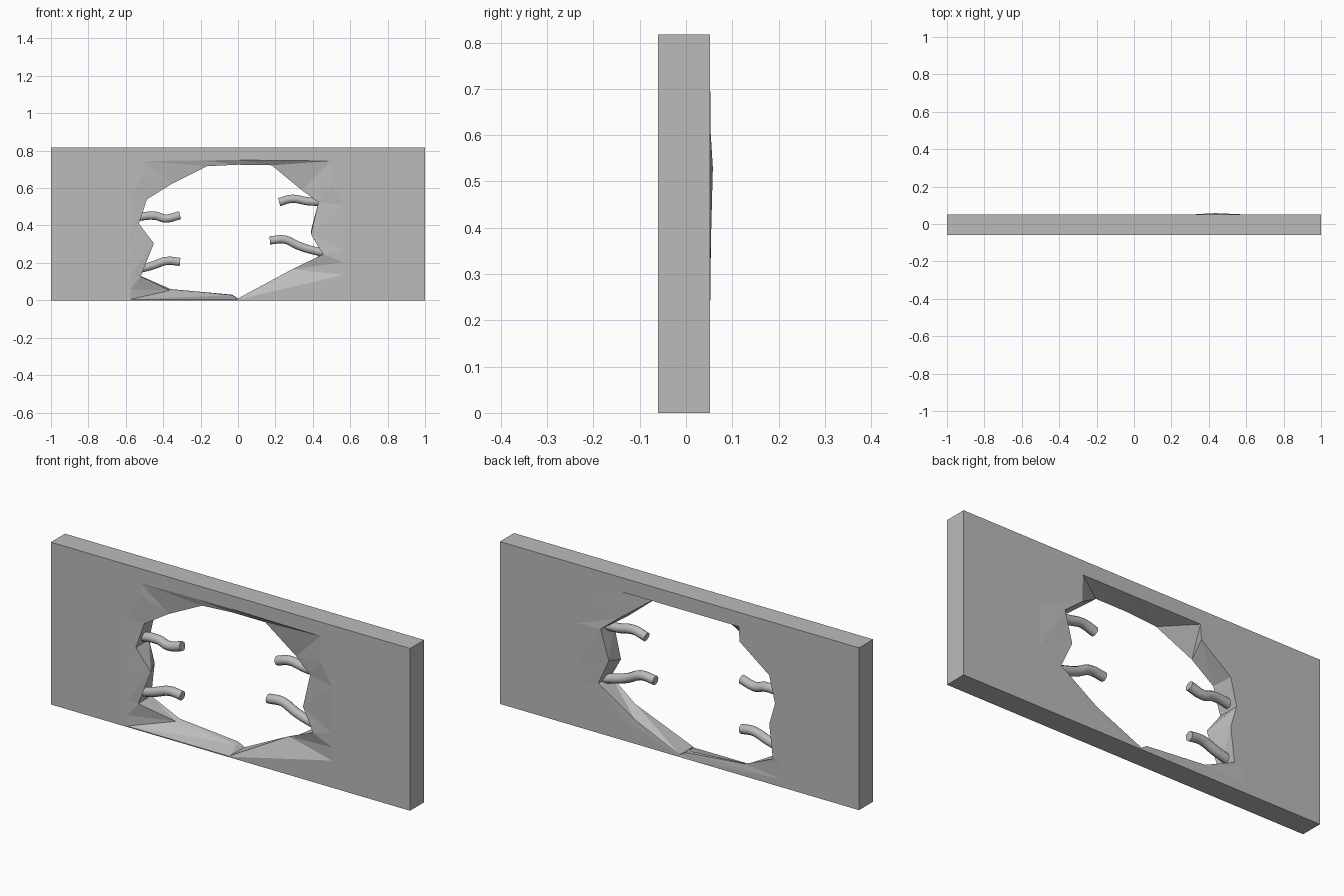
import bpy, bmesh

if "Cube" in bpy.data.objects:
    bpy.data.objects.remove(bpy.data.objects["Cube"])

FRONT, BACK, HEIGHT = -0.06, 0.052, 0.817

grey = bpy.data.materials.new("concrete_grey")
grey.diffuse_color = (0.5, 0.5, 0.5, 1)
grey.use_nodes = True
grey.node_tree.nodes["Principled BSDF"].inputs["Base Color"].default_value = grey.diffuse_color

# Hole profiles, each running anticlockwise from the bottom middle
# chipped outline on the front face (x, z)
front_chip = [(0, .005), (.565, .136), (.565, .203), (.565, .27), (.565, .51), (.5, .615),
              (.5, .745), (0, .75), (-.2, .748), (-.5, .745), (-.5, .68), (-.575, .55),
              (-.575, .3), (-.575, .133), (-.575, .06), (-.575, .005)]
# front rim of the opening (x, z, depth behind the front face)
front_rim = [(0, .01, .003), (.29, .166, .05), (.455, .246, .005), (.39, .353, .02),
             (.43, .524, .02), (.342, .588, .035), (.18, .722, .02), (0, .725, .015),
             (-.166, .717, .01), (-.358, .62, .02), (-.487, .54, .01), (-.53, .41, .005),
             (-.45, .305, .01), (-.52, .128, .01), (-.364, .053, .085), (-.03, .027, .08)]
# back rim of the opening (x, z, offset from the back face)
back_rim = [(0, .01, -.002), (.25, .12, -.002), (.452, .25, 0), (.392, .38, .002),
            (.435, .53, .006), (.335, .61, .001), (.33, .745, 0), (0, .745, 0),
            (-.33, .745, 0), (-.335, .67, 0), (-.5, .545, 0), (-.532, .41, 0),
            (-.5, .3, 0), (-.52, .13, 0), (-.36, .06, -.005), (-.03, .03, -.003)]
# chipped outline on the back face (x, z)
back_chip = [(0, .005), (.3, .1), (.57, .21), (.57, .3), (.57, .52), (.5, .66),
             (.345, .755), (0, .755), (-.345, .755), (-.35, .69), (-.515, .56), (-.56, .41),
             (-.575, .3), (-.575, .133), (-.575, .04), (-.1, .005)]


def finish(bm, name):
    bmesh.ops.recalc_face_normals(bm, faces=bm.faces)
    mesh = bpy.data.meshes.new(name)
    bm.to_mesh(mesh)
    bm.free()
    mesh.materials.append(grey)
    obj = bpy.data.objects.new(name, mesh)
    bpy.context.collection.objects.link(obj)
    return obj


def loop_edges(bm, verts):
    edges = []
    for a, b in zip(verts, verts[1:] + verts[:1]):
        edges.append(bm.edges.get((a, b)) or bm.edges.new((a, b)))
    return edges


# Broken wall: slab with a ragged opening right through it
bm = bmesh.new()
corners = [(-1, 0), (1, 0), (1, HEIGHT), (-1, HEIGHT)]
slab = [[bm.verts.new((x, y, z)) for x, z in corners] for y in (FRONT, BACK)]
rings = [[bm.verts.new((x, FRONT, z)) for x, z in front_chip],
         [bm.verts.new((x, FRONT + d, z)) for x, z, d in front_rim],
         [bm.verts.new((x, BACK + d, z)) for x, z, d in back_rim],
         [bm.verts.new((x, BACK, z)) for x, z in back_chip]]

# front and back faces around the opening
for outer, inner, side in ((slab[0], rings[0], -1), (slab[1], rings[3], 1)):
    bmesh.ops.triangle_fill(bm, use_beauty=True, normal=(0, side, 0),
                            edges=loop_edges(bm, outer) + loop_edges(bm, inner))
# slab edges
for i in range(4):
    j = (i + 1) % 4
    bm.faces.new((slab[0][i], slab[0][j], slab[1][j], slab[1][i]))
# faceted broken surfaces
for a, b in zip(rings, rings[1:]):
    for i in range(len(a)):
        j = (i + 1) % len(a)
        bm.faces.new((a[i], a[j], b[i]))
        bm.faces.new((a[j], b[j], b[i]))
finish(bm, "broken_wall")


# Bent reinforcing bars sticking out of the broken edges
def bar(name, path):
    curve = bpy.data.curves.new(name + "_path", "CURVE")
    curve.dimensions = "3D"
    curve.bevel_depth = 0.023
    curve.bevel_resolution = 3
    curve.use_fill_caps = True
    spline = curve.splines.new("BEZIER")
    spline.resolution_u = 4
    spline.bezier_points.add(len(path) - 1)
    for point, co in zip(spline.bezier_points, path):
        point.co = co
        point.handle_left_type = point.handle_right_type = "AUTO"
    temp = bpy.data.objects.new(name + "_path", curve)
    bpy.context.collection.objects.link(temp)
    bpy.context.view_layer.update()
    mesh = bpy.data.meshes.new_from_object(temp.evaluated_get(bpy.context.evaluated_depsgraph_get()))
    bpy.data.objects.remove(temp)
    mesh.name = name
    mesh.materials.clear()
    mesh.materials.append(grey)
    obj = bpy.data.objects.new(name, mesh)
    bpy.context.collection.objects.link(obj)
    bpy.context.view_layer.objects.active = obj
    obj.select_set(True)
    bpy.ops.object.shade_smooth_by_angle(angle=0.7)
    obj.select_set(False)


bar("rebar_left_upper", [(-.57, 0, .44), (-.44, 0, .452), (-.39, 0, .437), (-.31, 0, .455)])
bar("rebar_left_lower", [(-.56, 0, .16), (-.46, 0, .185), (-.38, 0, .211), (-.31, 0, .205)])
bar("rebar_right_upper", [(.47, 0, .525), (.37, 0, .53), (.29, 0, .543), (.22, 0, .525)])
bar("rebar_right_lower", [(.48, 0, .25), (.39, 0, .27), (.32, 0, .293), (.25, 0, .325), (.17, 0, .32)])
